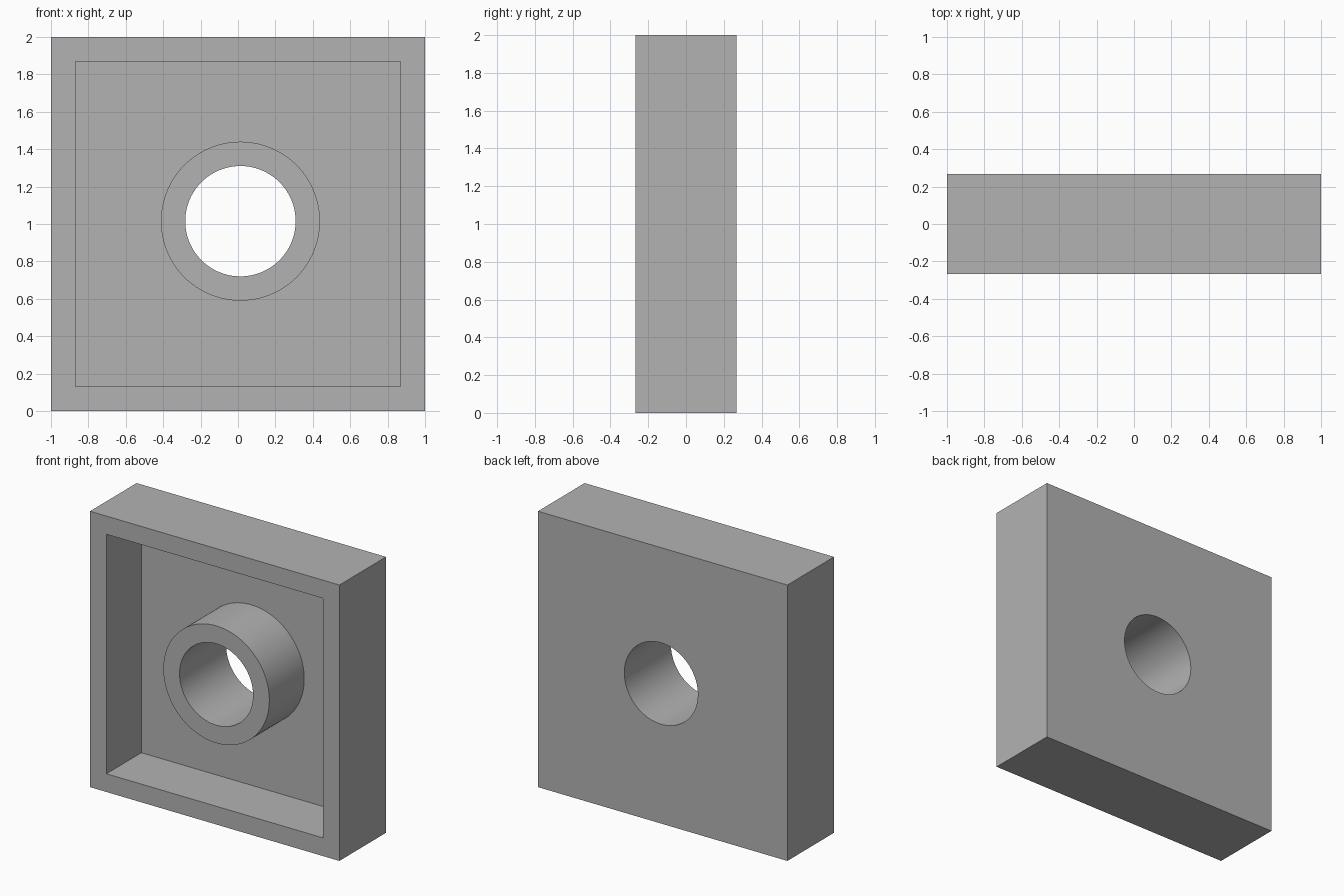
import bpy
from math import radians

DEPTH = 0.267            # half the block's thickness
FLOOR = 0.133            # y of the recess floor
CENTRE = (0.013, 1.015)  # x and z of the hub

default = bpy.data.objects.get("Cube")
if default:
    bpy.data.objects.remove(default, do_unlink=True)

grey = bpy.data.materials.new("plain grey")
grey.use_nodes = True
colour = (0.45, 0.45, 0.45, 1)
grey.diffuse_color = colour
grey.node_tree.nodes["Principled BSDF"].inputs["Base Color"].default_value = colour


def finish(name):
    ob = bpy.context.object
    ob.name = name
    bpy.ops.object.transform_apply(location=True, rotation=True, scale=True)
    ob.data.materials.append(grey)
    return ob


def box(name, half, y0, y1):
    """Square box centred on the block, spanning y0 to y1."""
    bpy.ops.mesh.primitive_cube_add(size=1, location=(0, (y0 + y1) / 2, 1))
    bpy.context.object.scale = (2 * half, y1 - y0, 2 * half)
    return finish(name)


def rod(name, radius, y0, y1):
    """Cylinder along y on the hub axis."""
    bpy.ops.mesh.primitive_cylinder_add(
        vertices=128, radius=radius, depth=y1 - y0,
        location=(CENTRE[0], (y0 + y1) / 2, CENTRE[1]),
        rotation=(radians(90), 0, 0))
    return finish(name)


def combine(target, tool, operation):
    """Apply a boolean and discard the tool."""
    tool.hide_render = True
    mod = target.modifiers.new(tool.name, 'BOOLEAN')
    mod.operation = operation
    mod.solver = 'EXACT'
    mod.object = tool
    bpy.context.view_layer.objects.active = target
    bpy.ops.object.modifier_apply(modifier=mod.name)
    bpy.data.objects.remove(tool, do_unlink=True)


# Square block with a recess open to the front
block = box("recessed_block", 1, -DEPTH, DEPTH)
combine(block, box("recess_cutter", 0.868, -1, FLOOR), 'DIFFERENCE')

# Round hub rising from the recess floor, flush with the rim
combine(block, rod("hub", 0.425, -DEPTH, 0.2), 'UNION')

# Bore through the hub and the floor
combine(block, rod("bore_cutter", 0.295, -1, 1), 'DIFFERENCE')

# Smooth round walls, sharp edges
bpy.ops.object.select_all(action='DESELECT')
block.select_set(True)
bpy.context.view_layer.objects.active = block
bpy.ops.object.shade_smooth_by_angle(angle=radians(30))
